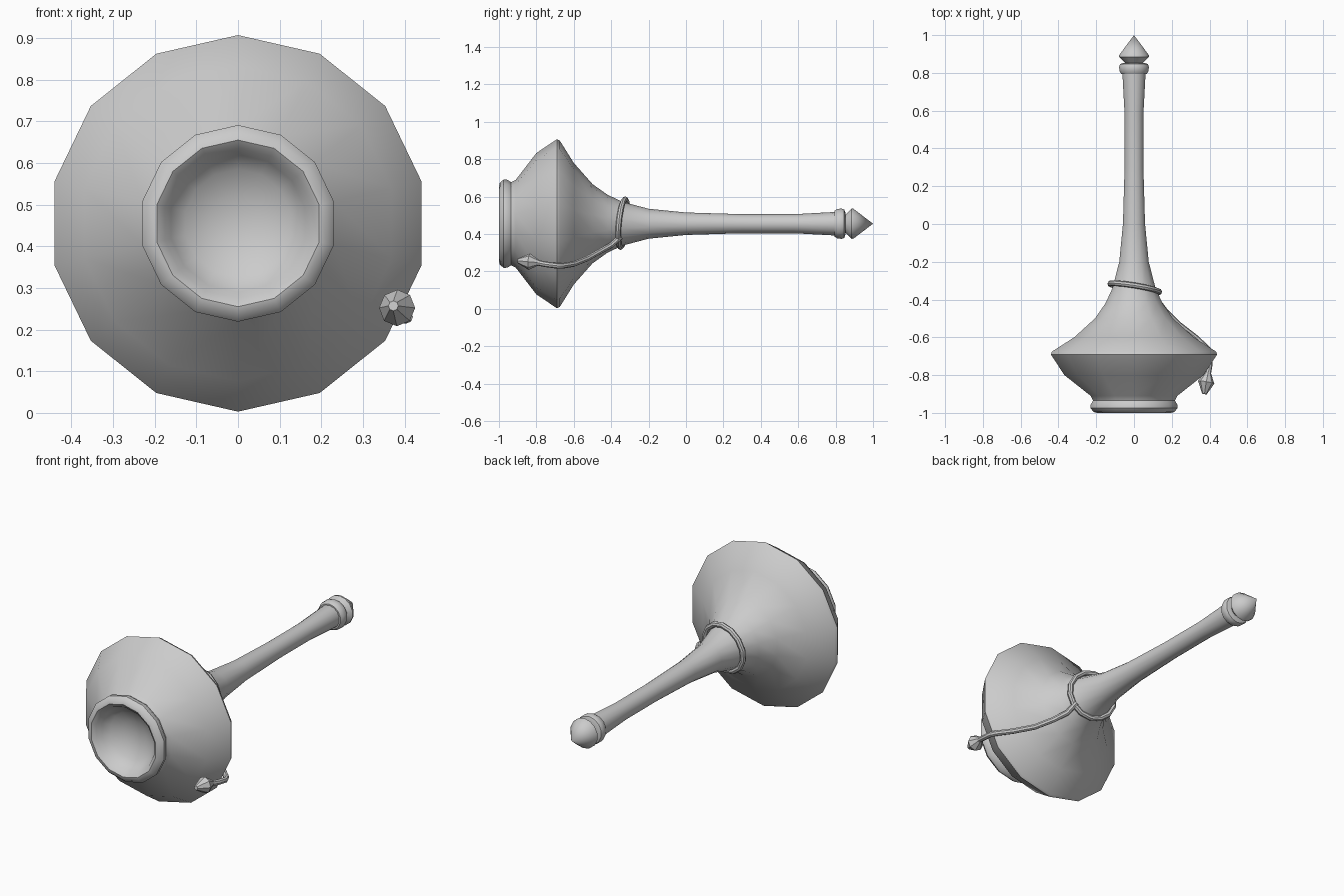
import bpy, bmesh, math
from mathutils import Vector

if "Cube" in bpy.data.objects:
    bpy.data.objects.remove(bpy.data.objects["Cube"])

CZ = 0.455


def finish(name, bm, angle=40):
    bmesh.ops.remove_doubles(bm, verts=bm.verts, dist=1e-5)
    bmesh.ops.recalc_face_normals(bm, faces=bm.faces)
    me = bpy.data.meshes.new(name)
    bm.to_mesh(me)
    bm.free()
    ob = bpy.data.objects.new(name, me)
    bpy.context.collection.objects.link(ob)
    bpy.ops.object.select_all(action='DESELECT')
    ob.select_set(True)
    bpy.context.view_layer.objects.active = ob
    bpy.ops.object.shade_smooth_by_angle(angle=math.radians(angle))
    return ob


def lathe(name, profile, sides=14, angle=40):
    """Spin (y, radius) points about the y axis."""
    bm = bmesh.new()
    rings = []
    for y, r in profile:
        rings.append([bm.verts.new((r * math.sin(2 * math.pi * i / sides), y,
                                    CZ + r * math.cos(2 * math.pi * i / sides)))
                      for i in range(sides)])
    for a, b in zip(rings, rings[1:]):
        for i in range(sides):
            j = (i + 1) % sides
            bm.faces.new((a[i], a[j], b[j], b[i]))
    return finish(name, bm, angle)


def sweep(name, points, radii, sides=8, closed=False, angle=40):
    """Round tube along points with a radius per point."""
    bm = bmesh.new()
    pts = [Vector(p) for p in points]
    n = len(pts)
    rings = []
    for k, p in enumerate(pts):
        if closed:
            t = pts[(k + 1) % n] - pts[k - 1]
            ref = Vector((0, 1, 0))
        else:
            t = pts[min(k + 1, n - 1)] - pts[max(k - 1, 0)]
            ref = Vector((0, 0, 1))
        t.normalize()
        u = t.cross(ref).normalized()
        v = t.cross(u)
        rings.append([bm.verts.new(p + radii[k] * (u * math.cos(2 * math.pi * i / sides)
                                                   + v * math.sin(2 * math.pi * i / sides)))
                      for i in range(sides)])
    for k in range(n if closed else n - 1):
        a, b = rings[k], rings[(k + 1) % n]
        for i in range(sides):
            j = (i + 1) % sides
            bm.faces.new((a[i], a[j], b[j], b[i]))
    if not closed:
        bm.faces.new(rings[0])
        bm.faces.new(rings[-1])
    return finish(name, bm, angle)


# Bowl, hollow foot and long neck in one turned profile
lathe("bottle_body", [
    (-0.89, 0), (-0.90, 0.07), (-0.925, 0.13), (-0.955, 0.165), (-0.985, 0.18),
    (-1.0, 0.20), (-0.995, 0.22), (-0.975, 0.236), (-0.955, 0.235), (-0.935, 0.222),
    (-0.91, 0.235), (-0.80, 0.378), (-0.69, 0.452), (-0.675, 0.445),
    (-0.60, 0.325), (-0.50, 0.212), (-0.42, 0.155), (-0.34, 0.117),
    (-0.20, 0.08), (0.0, 0.06), (0.30, 0.051), (0.58, 0.051), (0.80, 0.063), (0.83, 0.063)])

# Rolled collar at the mouth
lathe("neck_collar", [
    (0.795, 0.055), (0.795, 0.07), (0.81, 0.079), (0.832, 0.081),
    (0.846, 0.076), (0.852, 0.06), (0.852, 0)])

# Pointed stopper
lathe("stopper", [(0.84, 0.048), (0.853, 0.048), (0.885, 0.081), (0.895, 0.08), (1.0, 0)])

# Tilted loop tied round the neck
loop = []
for i in range(14):
    a = 2 * math.pi * i / 14
    x, z = 0.132 * math.sin(a), 0.128 * math.cos(a)
    loop.append((x + 0.004, -0.338 - 0.165 * x + 0.1 * z, CZ + z + 0.003))
sweep("cord_loop", loop, [0.015] * 14, closed=True)

# Loose end of the cord draped over the bowl
cord = [(0.10, -0.35, 0.385), (0.12, -0.40, 0.34), (0.165, -0.46, 0.307),
        (0.235, -0.53, 0.268), (0.325, -0.60, 0.24), (0.39, -0.66, 0.23),
        (0.405, -0.69, 0.23), (0.40, -0.75, 0.238), (0.39, -0.81, 0.25)]
sweep("cord_tail", cord, [0.015] * len(cord))

# Faceted bead on the cord end
sweep("cord_bead", [(0.393, -0.785, 0.247), (0.382, -0.838, 0.252), (0.373, -0.90, 0.257)],
      [0.014, 0.044, 0.012], angle=30)
